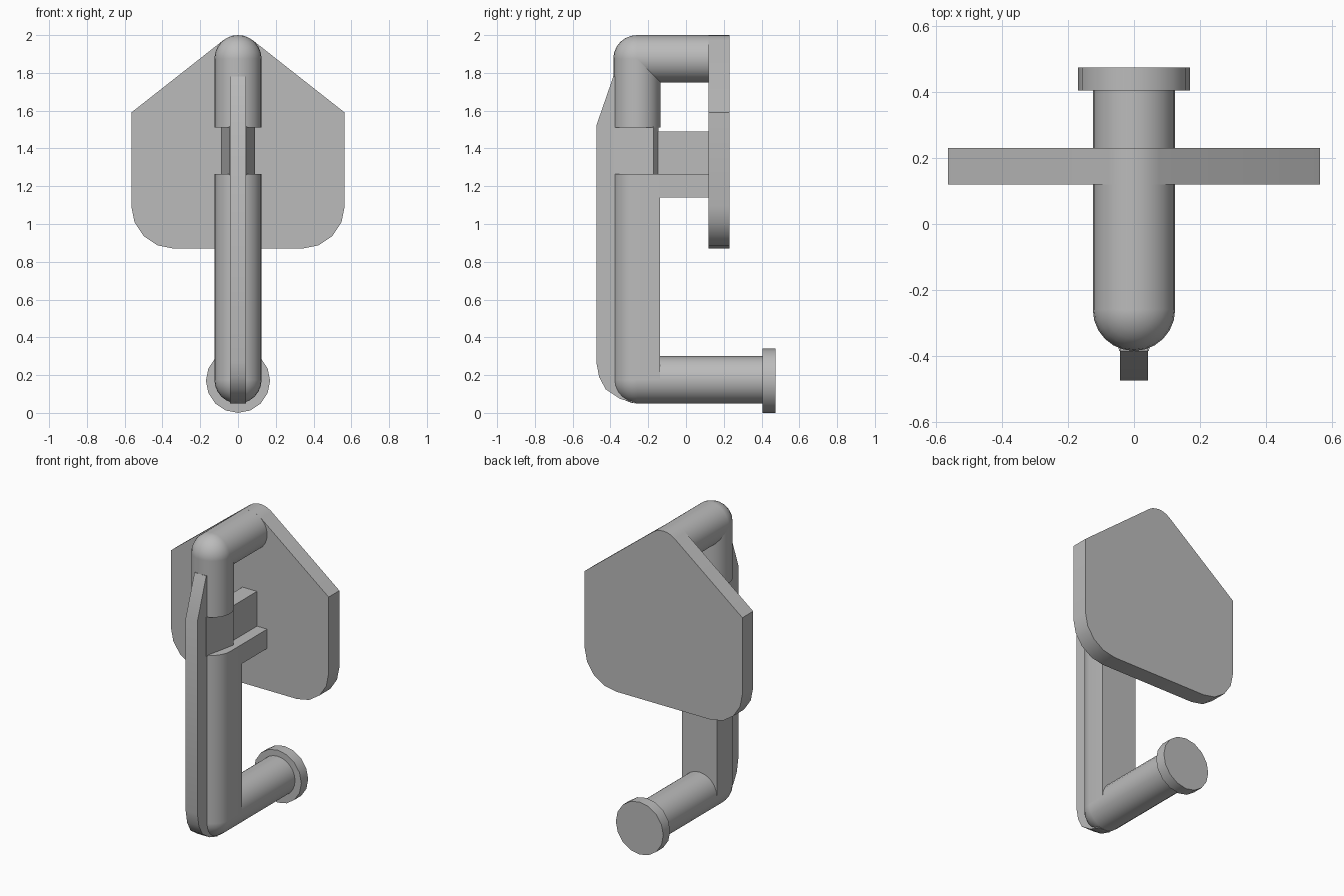
import bpy, bmesh
from math import cos, sin, radians, acos, atan2, hypot, degrees

if "Cube" in bpy.data.objects:
    bpy.data.objects.remove(bpy.data.objects["Cube"], do_unlink=True)

grey = bpy.data.materials.new("plain grey")
grey.use_nodes = True
grey.diffuse_color = (0.5, 0.5, 0.5, 1)
grey.node_tree.nodes["Principled BSDF"].inputs["Base Color"].default_value = (0.5, 0.5, 0.5, 1)

R = 0.125             # tube radius
ARM_Y = -0.26         # centre of the upright
TOP_Z, LOW_Z = 1.875, 0.175
PLATE_Y = 0.12        # front of the back plate


def arc(cx, cy, r, start, end, steps):
    angles = [radians(start + (end - start) * i / steps) for i in range(steps + 1)]
    return [(cx + r * cos(a), cy + r * sin(a)) for a in angles]


def circle(cx, cy, r, sides=24):
    return arc(cx, cy, r, 0, 360, sides)[:-1]


def finish(obj):
    obj.data.materials.append(grey)
    bpy.ops.object.select_all(action='DESELECT')
    obj.select_set(True)
    bpy.context.view_layer.objects.active = obj
    bpy.ops.object.shade_smooth_by_angle(angle=radians(30))


def prism(name, points, low, high, axis):
    """Extrude a 2D outline along one axis; the outline uses the other two in order."""
    place = {'x': lambda p, d: (d, p[0], p[1]),
             'y': lambda p, d: (p[0], d, p[1]),
             'z': lambda p, d: (p[0], p[1], d)}[axis]
    bm = bmesh.new()
    rings = [[bm.verts.new(place(p, d)) for p in points] for d in (low, high)]
    for ring in rings:
        bm.faces.new(ring)
    for i in range(len(points)):
        j = (i + 1) % len(points)
        bm.faces.new((rings[0][i], rings[0][j], rings[1][j], rings[1][i]))
    bmesh.ops.recalc_face_normals(bm, faces=bm.faces)
    mesh = bpy.data.meshes.new(name)
    bm.to_mesh(mesh)
    bm.free()
    obj = bpy.data.objects.new(name, mesh)
    bpy.context.collection.objects.link(obj)
    finish(obj)


def box(name, half_width, y0, y1, z0, z1):
    prism(name, [(y0, z0), (y1, z0), (y1, z1), (y0, z1)], -half_width, half_width, 'x')


def elbow(name, z):
    bpy.ops.mesh.primitive_uv_sphere_add(segments=24, ring_count=12, radius=R,
                                         location=(0, ARM_Y, z))
    obj = bpy.context.object
    obj.name = name
    finish(obj)


# Back plate: gabled top blended into the tube, rounded lower corners
side, shoulder, base, corner = 0.565, 1.59, 0.87, 0.225
drop = shoulder - TOP_Z
tangent = degrees(atan2(drop, side) + acos(R / hypot(side, drop)))
outline = [(side, shoulder)]
outline += arc(0, TOP_Z, R, tangent, 180 - tangent, 6)
outline += [(-side, shoulder)]
outline += arc(corner - side, base + corner, corner, 180, 270, 4)
outline += arc(side - corner, base + corner, corner, 270, 360, 4)
prism("back_plate", outline, PLATE_Y, 0.23, 'y')

# Upper arm and its bend
prism("upper_arm", circle(0, TOP_Z, R), ARM_Y, PLATE_Y, 'y')
prism("upper_upright", circle(0, ARM_Y, R), 1.51, TOP_Z, 'z')
elbow("upper_elbow", TOP_Z)

# Narrow wedge-shaped neck between the two uprights
neck = [(0.045, -0.385), (0.09, -0.173), (0.05, -0.146),
        (-0.05, -0.146), (-0.09, -0.173), (-0.045, -0.385)]
prism("neck", neck, 1.26, 1.515, 'z')

# Bracket joining the upright to the plate
box("bracket_ledge", R, -0.14, PLATE_Y, 1.14, 1.265)
box("bracket_block", 0.052, -0.16, PLATE_Y, 1.26, 1.49)

# Lower upright: round front, flat back
column = arc(0, ARM_Y, R, 180, 360, 12) + [(R, -0.137), (-R, -0.137)]
prism("lower_upright", column, LOW_Z, 1.265, 'z')
elbow("lower_elbow", LOW_Z)

# Lower arm with end disc
prism("lower_arm", circle(0, LOW_Z, R), ARM_Y, 0.41, 'y')
prism("end_disc", circle(0, 0.17, 0.17, 16), 0.405, 0.475, 'y')

# Front rib
rib = [(-0.3, 1.78), (-0.385, 1.78), (-0.475, 1.52), (-0.475, 0.27), (-0.46, 0.19),
       (-0.425, 0.125), (-0.35, 0.075), (-0.27, 0.05), (-0.27, 0.3)]
prism("front_rib", rib, -0.042, 0.042, 'x')
